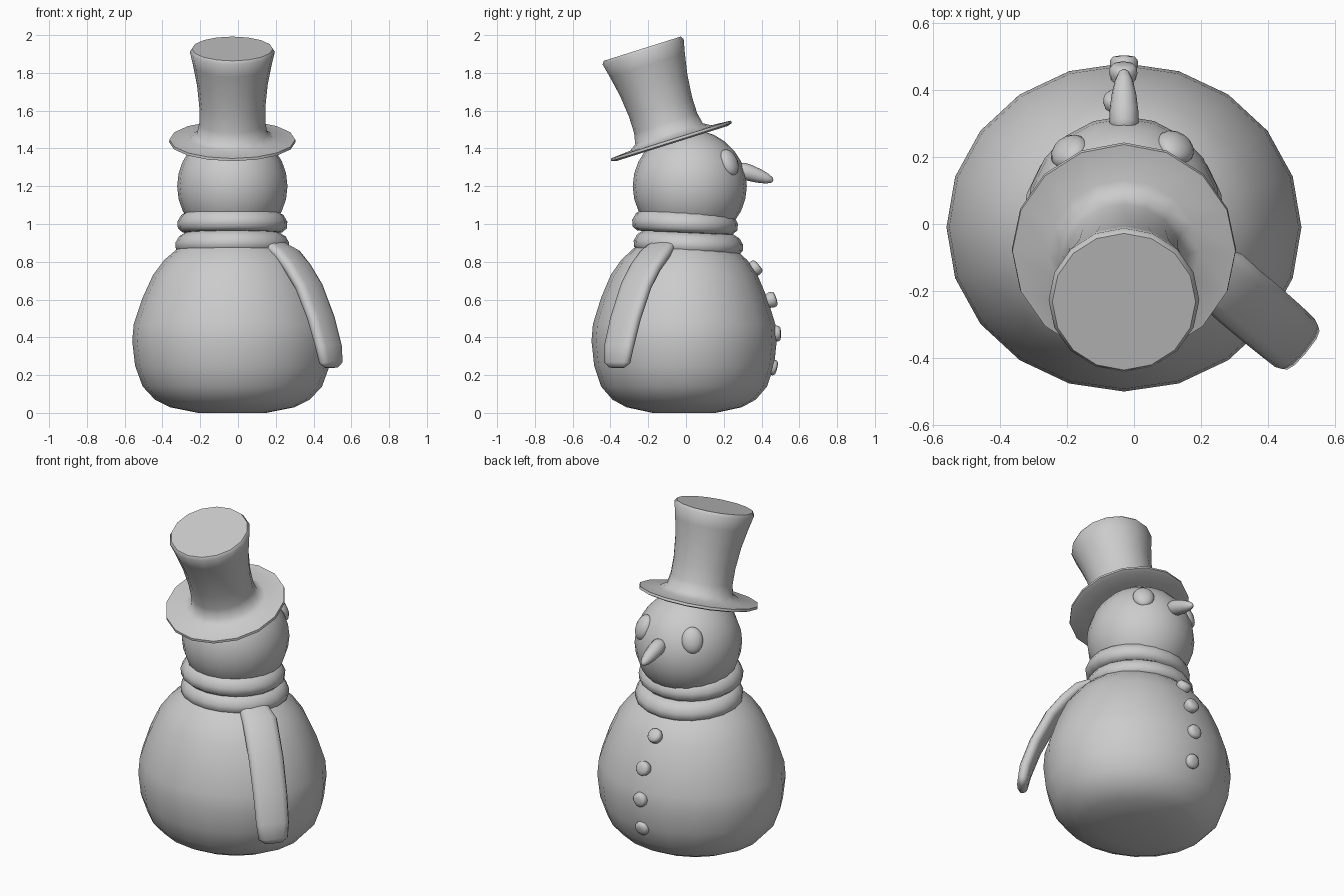
import bpy, bmesh, math
from mathutils import Vector

if "Cube" in bpy.data.objects:
    bpy.data.objects.remove(bpy.data.objects["Cube"])

CX = -0.03  # the figure stands slightly left of centre


def finish(name, bm, loc=(0, 0, 0), rot=(0, 0, 0), scale=(1, 1, 1), angle=50):
    bmesh.ops.remove_doubles(bm, verts=bm.verts, dist=1e-5)
    bmesh.ops.recalc_face_normals(bm, faces=bm.faces)
    mesh = bpy.data.meshes.new(name)
    bm.to_mesh(mesh)
    bm.free()
    ob = bpy.data.objects.new(name, mesh)
    bpy.context.collection.objects.link(ob)
    ob.location, ob.rotation_euler, ob.scale = loc, rot, scale
    bpy.ops.object.select_all(action='DESELECT')
    ob.select_set(True)
    bpy.context.view_layer.objects.active = ob
    bpy.ops.object.shade_smooth_by_angle(angle=math.radians(angle))
    return ob


def skin(rings, closed=False):
    """Bridge a list of point rings; cap the ends unless closed."""
    bm = bmesh.new()
    rows = [[bm.verts.new(p) for p in ring] for ring in rings]
    pairs = list(zip(rows, rows[1:])) + ([(rows[-1], rows[0])] if closed else [])
    n = len(rows[0])
    for a, b in pairs:
        for i in range(n):
            j = (i + 1) % n
            bm.faces.new((a[i], a[j], b[j], b[i]))
    if not closed:
        bm.faces.new(rows[0])
        bm.faces.new(rows[-1])
    return bm


def lathe(name, profile, sides, **kw):
    turn = [2 * math.pi * i / sides for i in range(sides)]
    rings = [[(r * math.cos(t), r * math.sin(t), z) for t in turn] for r, z in profile]
    return finish(name, skin(rings), **kw)


def ellipsoid(name, sides, rows, **kw):
    bm = bmesh.new()
    bmesh.ops.create_uvsphere(bm, u_segments=sides, v_segments=rows, radius=1)
    return finish(name, bm, **kw)


def scarf_ring(name, z, r_back, r_front, width, height, drop):
    """Oval loop round the neck, lower and wider towards the face."""
    rings = []
    for i in range(20):
        t = 2 * math.pi * i / 20
        f = (1 + math.sin(t)) / 2
        r = r_back + (r_front - r_back) * f
        ring = []
        for k in range(10):
            a = 2 * math.pi * k / 10
            rr = r + width * math.cos(a) - 0.25 * height * math.sin(a)
            ring.append((rr * math.cos(t) * 1.04, rr * math.sin(t),
                         z - drop * f + height * math.sin(a)))
        rings.append(ring)
    return finish(name, skin(rings, True), loc=(CX, 0, 0), angle=80)


# Body
lathe("body", [(0.18, 0), (0.33, 0.03), (0.41, 0.07), (0.475, 0.14), (0.515, 0.25),
               (0.53, 0.38), (0.522, 0.47), (0.475, 0.61), (0.42, 0.73), (0.36, 0.81),
               (0.29, 0.87), (0.21, 0.915), (0.1, 0.94)], 20,
      loc=(CX, -0.01, 0), scale=(1, 0.925, 1), angle=60)

# Head
ellipsoid("head", 20, 14, loc=(CX, 0.02, 1.2), scale=(0.292, 0.302, 0.3))

# Scarf loops
scarf_ring("scarf_upper", 1.022, 0.225, 0.215, 0.06, 0.06, 0.02)
scarf_ring("scarf_lower", 0.912, 0.225, 0.25, 0.052, 0.056, 0.022)

# Hanging scarf end, lofted along a curved path
path = [(0.20, -0.13, 0.88), (0.26, -0.165, 0.84), (0.315, -0.215, 0.77), (0.375, -0.265, 0.67),
        (0.44, -0.32, 0.50), (0.48, -0.355, 0.35), (0.492, -0.365, 0.265), (0.494, -0.367, 0.24)]
halves = [(0.085, 0.03), (0.098, 0.036), (0.098, 0.036), (0.098, 0.036),
          (0.096, 0.036), (0.093, 0.035), (0.083, 0.03), (0.05, 0.014)]
pts = [Vector(p) for p in path]
side = Vector((0.64, 0.77, 0)).normalized()
rings = []
for i, (p, (w, d)) in enumerate(zip(pts, halves)):
    along = pts[min(i + 1, len(pts) - 1)] - pts[max(i - 1, 0)]
    out = side.cross(along).normalized()
    ring = []
    for k in range(12):
        a = 2 * math.pi * k / 12
        c, s = math.cos(a), math.sin(a)
        c = math.copysign(abs(c) ** 0.7, c)
        s = math.copysign(abs(s) ** 0.7, s)
        ring.append(p + side * w * c + out * d * s)
    rings.append(ring)
finish("scarf_tail", skin(rings), angle=70)

# Top hat, tilted back
lathe("top_hat", [(0.2, 0), (0.31, -0.004), (0.335, 0.004), (0.333, 0.018), (0.225, 0.026),
                  (0.187, 0.05), (0.175, 0.11), (0.175, 0.2), (0.187, 0.32), (0.208, 0.43),
                  (0.225, 0.505), (0.214, 0.522)], 16,
      loc=(CX, -0.075, 1.43), rot=(math.radians(17.5), 0, 0), angle=55)

# Eyes
for name, x, y, yaw in (("eye_left", -0.193, 0.215, 0.65), ("eye_right", 0.123, 0.228, -0.6)):
    ellipsoid(name, 14, 10, loc=(x, y, 1.325), rot=(0.4, 0, yaw), scale=(0.06, 0.04, 0.074))

# Carrot nose
lathe("nose", [(0.03, 0), (0.043, 0.03), (0.043, 0.07), (0.037, 0.12), (0.027, 0.165),
               (0.015, 0.192), (0.004, 0.2)], 12,
      loc=(CX, 0.272, 1.292), rot=(-math.pi / 2 - 0.32, 0, 0), angle=70)

# Buttons down the chest
for i, (x, y, z, pitch) in enumerate(((-0.05, 0.37, 0.77, 0.72), (-0.032, 0.458, 0.6, 0.32),
                                      (-0.03, 0.482, 0.42, 0.02), (-0.03, 0.462, 0.24, -0.25))):
    lathe(f"button_{i + 1}", [(0.036, -0.03), (0.042, -0.01), (0.041, 0.008), (0.032, 0.018),
                              (0.012, 0.021)], 12,
          loc=(x, y, z), rot=(-math.pi / 2 + pitch, 0, 0), angle=70)
